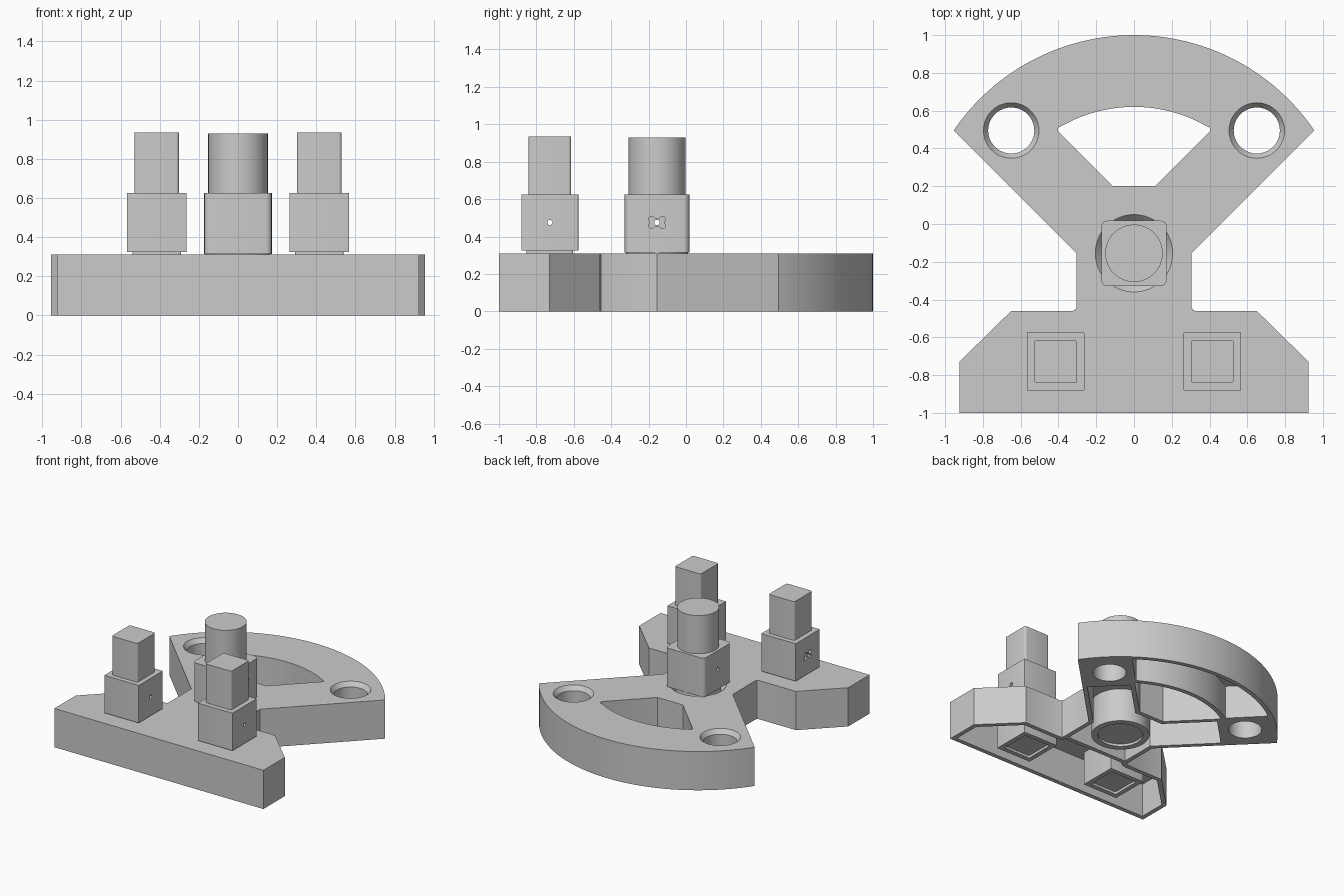
import bpy, bmesh, math
from mathutils import Vector

old = bpy.data.objects.get("Cube")
if old:
    bpy.data.objects.remove(old, do_unlink=True)

grey = bpy.data.materials.new("plain_grey")
grey.use_nodes = True
grey.diffuse_color = (0.6, 0.6, 0.6, 1)
grey.node_tree.nodes["Principled BSDF"].inputs["Base Color"].default_value = (0.6, 0.6, 0.6, 1)

H = 0.31            # plate height
CEIL = 0.27         # underside of the plate skin
WALL = 0.035
HUB_Y = -0.155      # centre of the hub and of both arcs
POST_X, POST_Y = 0.415, -0.728


def loft(name, rings):
    """Solid through rings of matching points; each ring is (points, z)."""
    bm = bmesh.new()
    loops = [[bm.verts.new((x, y, z)) for x, y in pts] for pts, z in rings]
    bm.faces.new(loops[0][::-1])
    bm.faces.new(loops[-1])
    n = len(loops[0])
    for a, b in zip(loops, loops[1:]):
        for i in range(n):
            j = (i + 1) % n
            bm.faces.new((a[i], a[j], b[j], b[i]))
    bmesh.ops.recalc_face_normals(bm, faces=bm.faces)
    mesh = bpy.data.meshes.new(name)
    bm.to_mesh(mesh)
    bm.free()
    mesh.materials.append(grey)
    ob = bpy.data.objects.new(name, mesh)
    bpy.context.collection.objects.link(ob)
    return ob


def prism(name, pts, z0, z1):
    return loft(name, [(pts, z0), (pts, z1)])


def circle(x, y, r, n=64):
    return [(x + r * math.cos(math.tau * i / n), y + r * math.sin(math.tau * i / n)) for i in range(n)]


def square(x, y, size, r, n=5):
    """Square with rounded corners."""
    pts = []
    for k, (sx, sy) in enumerate(((1, 1), (-1, 1), (-1, -1), (1, -1))):
        cx, cy = x + sx * (size / 2 - r), y + sy * (size / 2 - r)
        for i in range(n):
            a = math.pi / 2 * (k + i / (n - 1))
            pts.append((cx + r * math.cos(a), cy + r * math.sin(a)))
    return pts


def arc(r, a0, a1, n):
    return [(r * math.sin(a0 + (a1 - a0) * i / n), HUB_Y + r * math.cos(a0 + (a1 - a0) * i / n))
            for i in range(n + 1)]


def mirrored(half):
    return half + [(-x, y) for x, y in reversed(half)]


def inset(pts, d):
    """Move every edge of a counter-clockwise outline inward by d."""
    out = []
    for i, p in enumerate(pts):
        p = Vector(p)
        e1 = (p - Vector(pts[i - 1])).normalized()
        e2 = (Vector(pts[(i + 1) % len(pts)]) - p).normalized()
        n1, n2 = Vector((-e1.y, e1.x)), Vector((-e2.y, e2.x))
        out.append(tuple(p + (n1 + n2) * d / (1 + n1.dot(n2))))
    return out


def cut(ob, cutter, op='DIFFERENCE'):
    """Apply a boolean and throw the cutter away."""
    mod = ob.modifiers.new("cut", 'BOOLEAN')
    mod.operation, mod.solver, mod.object = op, 'EXACT', cutter
    bpy.context.view_layer.objects.active = ob
    bpy.ops.object.modifier_apply(modifier=mod.name)
    bpy.data.objects.remove(cutter, do_unlink=True)


def smooth(ob):
    bpy.ops.object.select_all(action='DESELECT')
    ob.select_set(True)
    bpy.context.view_layer.objects.active = ob
    bpy.ops.object.shade_smooth_by_angle(angle=math.radians(30))


# Outlines of the plate and its fan window
tip = math.atan2(0.955, 0.65)
rim = arc(1.155, tip, -tip, 56)
half = [(0.925, -1), (0.925, -0.73), (0.65, -0.46), (0.325, -0.46), (0.311, -0.454),
        (0.305, -0.44), (0.305, -0.155)]
outline = half + rim + [(-x, y) for x, y in reversed(half)]
inner = math.radians(29.5)
window = [(0.112, 0.2), (0.4, 0.488), (0.405, 0.5), (0.4, 0.512)] + arc(0.775, inner, -inner, 28) + \
         [(-0.4, 0.512), (-0.405, 0.5), (-0.4, 0.488), (-0.112, 0.2)]
hole_at = [(s * 0.65, 0.495) for s in (1, -1)]

# Hollow of the underside, leaving walls, ribs, solid tips and sockets
hollow = prism("hollow_cutter", inset(outline, WALL), -0.1, CEIL)
hub_wall = circle(0, HUB_Y, 0.213)
keepers = [inset(window, -WALL), hub_wall]
for s in (1, -1):
    tip_block = [(0.385, 0.485), (0.66, 0.21), (1.2, 0.5), (0.9, 1.01)]
    keepers.append([(s * x, y) for x, y in tip_block][::s])
    keepers.append(square(s * POST_X, POST_Y, 0.31, 0.002))
keepers.append([(-0.4, -0.46), (0.4, -0.46), (0.4, -0.425), (-0.4, -0.425)])
for pts in keepers:
    cut(hollow, prism("keeper", pts, -0.2, 0.5))

# Plate
plate = prism("base_plate", outline, 0, H)
cut(plate, hollow)
cut(plate, prism("window_cutter", window, -0.1, 0.5))
for x, y in hole_at:
    rings = [(0.122, -0.1), (0.122, H - 0.035), (0.147, H), (0.147, 0.4)]
    cut(plate, loft("hole_cutter", [(circle(x, y, r), z) for r, z in rings]))
rings = [(0.165, -0.1), (0.165, H - 0.045), (0.205, H), (0.205, 0.4)]
cut(plate, loft("hub_cutter", [(circle(0, HUB_Y, r), z) for r, z in rings]))
for s in (1, -1):
    cut(plate, prism("socket_cutter", square(s * POST_X, POST_Y, 0.235, 0.01), -0.1, 0.02))
smooth(plate)

# Keyhole notch: two lobes joined by a narrow waist
notch = mirrored([(0.01, -0.018), (0.02, -0.03), (0.038, -0.03), (0.045, -0.022), (0.045, -0.015),
                  (0.036, 0), (0.045, 0.015), (0.045, 0.022), (0.038, 0.03), (0.02, 0.03),
                  (0.01, 0.018)])


def cut_pin(ob, x, y, size, side):
    """Cross hole through the collar with a notch on one side."""
    for pts, x0, x1 in ((notch, x + side * (size / 2 - 0.03), x + side * (size / 2 + 0.05)),
                        (circle(0, 0, 0.014, 20), x - 0.4, x + 0.4)):
        cutter = prism("pin_cutter", pts, min(x0, x1), max(x0, x1))
        for v in cutter.data.vertices:
            a, b, c = v.co
            v.co = (c, y + a, 0.475 + b)
        cut(ob, cutter)


# Hub: round shaft, rounded square collar, round peg
hub_shaft = prism("hub_shaft", circle(0, HUB_Y, 0.165), 0.02, 0.315)
hub_collar = prism("hub_collar", square(0, HUB_Y, 0.345, 0.03), 0.315, 0.625)
cut_pin(hub_collar, 0, HUB_Y, 0.345, 1)
hub_peg = prism("hub_peg", circle(0, HUB_Y, 0.152), 0.625, 0.93)
for ob in (hub_shaft, hub_collar, hub_peg):
    smooth(ob)

# Two square posts
for side, s in (("left", 1), ("right", -1)):
    x = s * POST_X
    shank = prism(side + "_post_shank", square(x, POST_Y, 0.25, 0.01), H - 0.02, 0.325)
    collar = prism(side + "_post_collar", square(x, POST_Y, 0.305, 0.003), 0.325, 0.625)
    cut_pin(collar, x, POST_Y, 0.305, -1)
    peg = prism(side + "_post_peg", square(x, POST_Y, 0.228, 0.015), 0.625, 0.935)
    for ob in (shank, collar, peg):
        smooth(ob)
